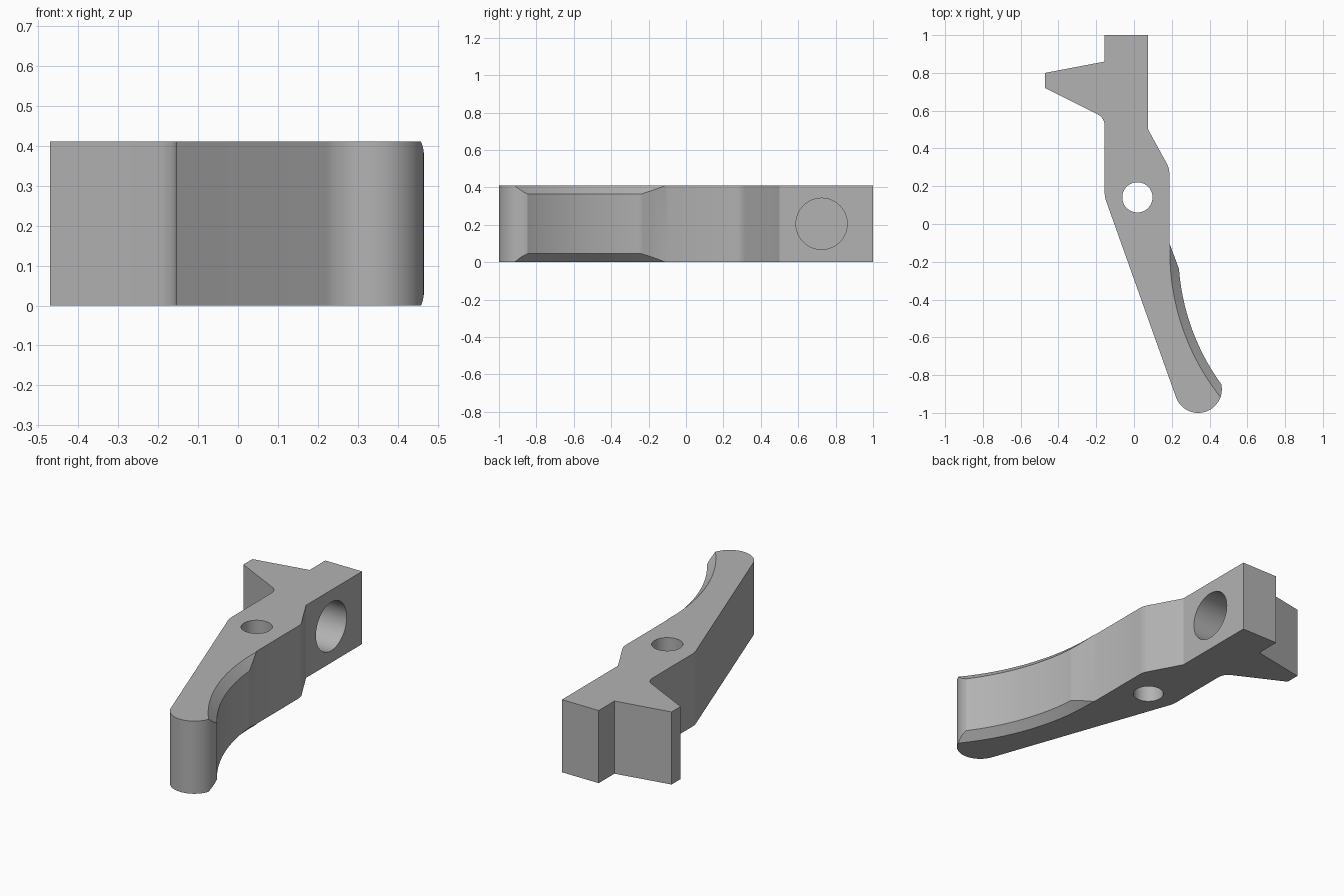
import bpy, bmesh, math
from mathutils import Matrix

if "Cube" in bpy.data.objects:
    bpy.data.objects.remove(bpy.data.objects["Cube"])

HEIGHT = 0.41
CHAMFER = 0.045

grey = bpy.data.materials.new("plain grey")
grey.use_nodes = True
colour = (0.45, 0.45, 0.45, 1)
grey.diffuse_color = colour
grey.node_tree.nodes["Principled BSDF"].inputs["Base Color"].default_value = colour


def make_object(name, bm):
    bmesh.ops.recalc_face_normals(bm, faces=bm.faces[:])
    mesh = bpy.data.meshes.new(name)
    bm.to_mesh(mesh)
    bm.free()
    obj = bpy.data.objects.new(name, mesh)
    bpy.context.collection.objects.link(obj)
    mesh.materials.append(grey)
    return obj


def arc(cx, cy, r, start, end, steps):
    angles = [math.radians(start + (end - start) * i / steps) for i in range(steps + 1)]
    return [(cx + r * math.cos(a), cy + r * math.sin(a)) for a in angles]


def cylinder(name, radius, depth, matrix):
    bm = bmesh.new()
    bmesh.ops.create_cone(bm, cap_ends=True, segments=64, radius1=radius,
                          radius2=radius, depth=depth, matrix=matrix)
    return make_object(name, bm)


# Lever body: side outline extruded through its thickness
outline = [(-0.155, 1), (-0.155, 0.86), (-0.47, 0.80), (-0.47, 0.72)]
outline += arc(-0.222, 0.52, 0.067, 62, 0, 8)          # fillet under the hook
outline += arc(-0.055, 0.16, 0.1, 180, 199.6, 4)       # soft corner by the pivot
outline += arc(0.34, -0.875, 0.125, 199.6, 385, 40)    # rounded tip
outline += [(0.45, -0.6), (0.25, -0.27), (0.187, -0.1)]
outline += arc(0.087, 0.27, 0.1, 0, 27, 5)             # soft shoulder
outline += [(0.075, 0.5), (0.075, 1)]

bm = bmesh.new()
face = bm.faces.new([bm.verts.new((x, y, 0)) for x, y in outline])
side = bmesh.ops.extrude_face_region(bm, geom=[face])
top = [v for v in side["geom"] if isinstance(v, bmesh.types.BMVert)]
bmesh.ops.translate(bm, verts=top, vec=(0, 0, HEIGHT))
lever = make_object("lever_body", bm)

# Finger curve cutter: stacked rings, flared at both ends for the chamfers
bm = bmesh.new()
R, over, n = 1.185, 0.05, 360
levels = [(R + CHAMFER + over, -over), (R, CHAMFER),
          (R, HEIGHT - CHAMFER), (R + CHAMFER + over, HEIGHT + over)]
rings = [[bm.verts.new((x, y, z)) for x, y in arc(1.42, -0.15, r, 0, 360, n)[:-1]]
         for r, z in levels]
for low, high in zip(rings, rings[1:]):
    for i in range(n):
        j = (i + 1) % n
        bm.faces.new((low[i], low[j], high[j], high[i]))
bm.faces.new(rings[0])
bm.faces.new(rings[-1])
finger_cutter = make_object("finger_curve_cutter", bm)

# Pivot hole goes through; the spring socket is blind
pivot_cutter = cylinder("pivot_hole_cutter", 0.08, 1,
                        Matrix.Translation((0.018, 0.141, HEIGHT / 2)))
socket_cutter = cylinder("spring_socket_cutter", 0.137, 0.4,
                         Matrix.Translation((0.05, 0.725, HEIGHT / 2))
                         @ Matrix.Rotation(math.pi / 2, 4, "Y"))

bpy.context.view_layer.objects.active = lever
for cutter in (finger_cutter, pivot_cutter, socket_cutter):
    mod = lever.modifiers.new(cutter.name, "BOOLEAN")
    mod.operation = "DIFFERENCE"
    mod.solver = "EXACT"
    mod.object = cutter
    bpy.ops.object.modifier_apply(modifier=mod.name)
    bpy.data.objects.remove(cutter)

bpy.ops.object.select_all(action="DESELECT")
lever.select_set(True)
bpy.ops.object.shade_smooth_by_angle(angle=math.radians(25))
